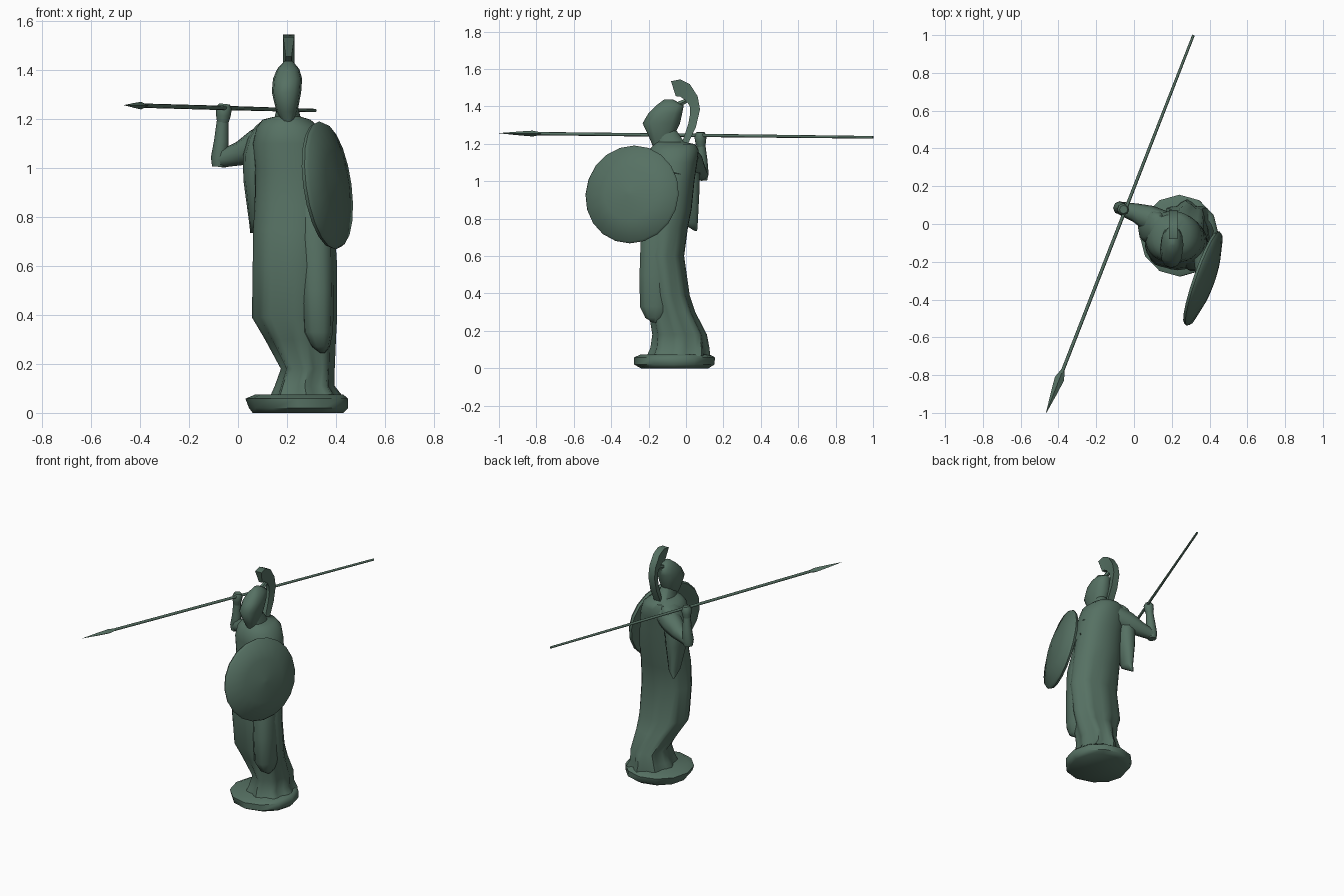
import bpy, bmesh, math
from mathutils import Vector

bronze = bpy.data.materials.new("aged green bronze")
bronze.diffuse_color = (0.093, 0.165, 0.125, 1)


def finish(name, bm, angle=38):
    bmesh.ops.recalc_face_normals(bm, faces=bm.faces)
    me = bpy.data.meshes.new(name)
    bm.to_mesh(me)
    bm.free()
    ob = bpy.data.objects.new(name, me)
    bpy.context.collection.objects.link(ob)
    me.materials.append(bronze)
    bpy.ops.object.select_all(action='DESELECT')
    ob.select_set(True)
    bpy.context.view_layer.objects.active = ob
    bpy.ops.object.shade_smooth_by_angle(angle=math.radians(angle))
    return ob


def skin(name, rings, angle=38):
    """Join closed rings of points and cap both ends."""
    bm = bmesh.new()
    vs = [[bm.verts.new(p) for p in r] for r in rings]
    n = len(vs[0])
    for a, b in zip(vs, vs[1:]):
        for i in range(n):
            j = (i + 1) % n
            bm.faces.new((a[i], a[j], b[j], b[i]))
    bm.faces.new(vs[0])
    bm.faces.new(vs[-1])
    return finish(name, bm, angle)


def stack(name, levels, n=12, power=1.0, fold=0.0, angle=38):
    """Oval levels (z, x0, x1, y0, y1), boxier for power < 1, with optional cloth folds."""
    rings = []
    for z, x0, x1, y0, y1 in levels:
        ring = []
        for i in range(n):
            t = 2 * math.pi * i / n
            c, s = math.cos(t), math.sin(t)
            k = 1 - fold * (0.5 - 0.5 * math.cos(8 * t)) * max(0, 1 - z / .9)
            x = math.copysign(abs(c) ** power, c) * k
            y = math.copysign(abs(s) ** power, s) * k
            ring.append(((x0 + x1) / 2 + x * (x1 - x0) / 2,
                         (y0 + y1) / 2 + y * (y1 - y0) / 2, z))
        rings.append(ring)
    return skin(name, rings, angle)


def limb(name, pts, n=8, flat=1.0, angle=50):
    """Tube through (x, y, z, radius); flat scales its height."""
    ps = [Vector(p[:3]) for p in pts]
    rings = []
    for i, p in enumerate(ps):
        d = (ps[min(i + 1, len(ps) - 1)] - ps[max(i - 1, 0)]).normalized()
        ref = Vector((0, 1, 0)) if abs(d.z) > 0.7 else Vector((0, 0, 1))
        u = d.cross(ref).normalized()
        v = d.cross(u)
        r = pts[i][3]
        rings.append([p + r * (u * math.cos(2 * math.pi * k / n) +
                               v * flat * math.sin(2 * math.pi * k / n)) for k in range(n)])
    return skin(name, rings, angle)


# Plinth
stack("base", [(0, .06, .43, -.24, .12), (.02, .045, .45, -.278, .152),
               (.058, .03, .45, -.278, .155), (.075, .07, .43, -.24, .125)], n=12, angle=50)

# Long robe, torso and neck in one piece
stack("robe", [(.065, .13, .43, -.21, .13), (.11, .15, .395, -.19, .125),
               (.18, .175, .395, -.18, .112), (.3, .11, .40, -.2, .05),
               (.39, .057, .405, -.22, .02), (.6, .06, .405, -.245, -.01),
               (.75, .062, .395, -.235, .01), (.85, .068, .388, -.215, .03),
               (1.0, .07, .375, -.205, .045), (1.1, .06, .36, -.205, .06),
               (1.165, .075, .335, -.2, .068), (1.198, .1, .295, -.17, .05),
               (1.21, .15, .255, -.16, -.01), (1.27, .165, .24, -.165, -.05)],
      n=32, power=.92, fold=.16, angle=50)

# Hanging cloth: front fold and side overfold
stack("front_drape", [(.245, .335, .355, -.18, -.15), (.27, .30, .375, -.22, -.11),
                      (.33, .265, .388, -.25, -.07), (.5, .255, .392, -.252, -.07),
                      (.72, .24, .39, -.245, -.06), (.9, .23, .365, -.2, -.05)],
      n=10, power=.8, angle=50)
stack("side_overfold", [(.735, .05, .062, .045, .06), (.78, .045, .10, -.03, .065),
                        (.95, .022, .13, -.085, .075), (1.05, .02, .14, -.10, .078),
                        (1.12, .04, .16, -.10, .075), (1.17, .07, .17, -.08, .065),
                        (1.195, .1, .17, -.06, .045)],
      n=10, power=.8, angle=50)

# Helmeted head
stack("helmet_head", [(1.17, .19, .22, -.17, -.10), (1.23, .157, .243, -.195, -.07),
                      (1.31, .138, .258, -.232, -.032), (1.365, .143, .262, -.2, -.02),
                      (1.405, .16, .25, -.16, -.012), (1.438, .19, .222, -.115, -.07)],
      n=12, power=.85, angle=60)

# Crest: outer and inner (y, z) edges
outer = [(-.08, 1.535), (-.03, 1.545), (.02, 1.52), (.062, 1.455), (.075, 1.385),
         (.053, 1.29), (.02, 1.22), (-.005, 1.16)]
inner = [(-.055, 1.455), (-.03, 1.452), (.003, 1.43), (.02, 1.40), (.022, 1.36),
         (.013, 1.31), (-.012, 1.235), (-.03, 1.18)]
skin("helmet_crest", [[(.207 - .023, a, b), (.207 + .023, a, b), (.207 + .012, c, d),
                       (.207 - .012, c, d)] for (a, b), (c, d) in zip(outer, inner)])
limb("crest_mount", [(.205, -.06, 1.40, .02), (.207, .01, 1.435, .012)], n=6)

# Raised throwing arm
limb("upper_arm", [(.15, 0, 1.125, .072), (.075, .033, 1.09, .068), (.01, .06, 1.06, .05),
                   (-.075, .085, 1.035, .034)])
limb("forearm", [(-.078, .085, 1.005, .028), (-.075, .085, 1.04, .036),
                 (-.068, .085, 1.11, .03), (-.063, .08, 1.19, .024)])
limb("hand", [(-.063, .08, 1.18, .022), (-.06, .078, 1.215, .03),
              (-.057, .077, 1.245, .032), (-.055, .077, 1.262, .022)])

# Shield arm
limb("shield_arm", [(.27, -.05, 1.13, .05), (.33, -.06, 1.03, .045),
                    (.345, -.08, .94, .04), (.355, -.26, .92, .03)])

# Spear
tail, tip = Vector((.315, 1, 1.235)), Vector((-.465, -1, 1.257))


def on_spear(t, r):
    return (*tail.lerp(tip, t), r)


limb("spear_shaft", [on_spear(0, .007), on_spear(.5, .009), on_spear(.9, .009)], n=8)
limb("spear_head", [on_spear(.885, .009), on_spear(.91, .026), on_spear(.95, .016),
                    on_spear(1, .001)], n=4, flat=.6, angle=20)

# Round domed shield with a hollow back
centre, normal = Vector((.37, -.29, .93)), Vector((.94, -.33, .137)).normalized()
right = normal.cross(Vector((0, 0, 1))).normalized()
up = right.cross(normal)
profile = [(.02, .012), (.15, .0), (.235, -.02), (.257, -.02), (.264, -.005),
           (.255, .01), (.14, .04), (.015, .058)]
skin("shield", [[centre + normal * h + r * (right * math.cos(math.pi * k / 10) +
                                            up * math.sin(math.pi * k / 10))
                 for k in range(20)] for r, h in profile], angle=50)
